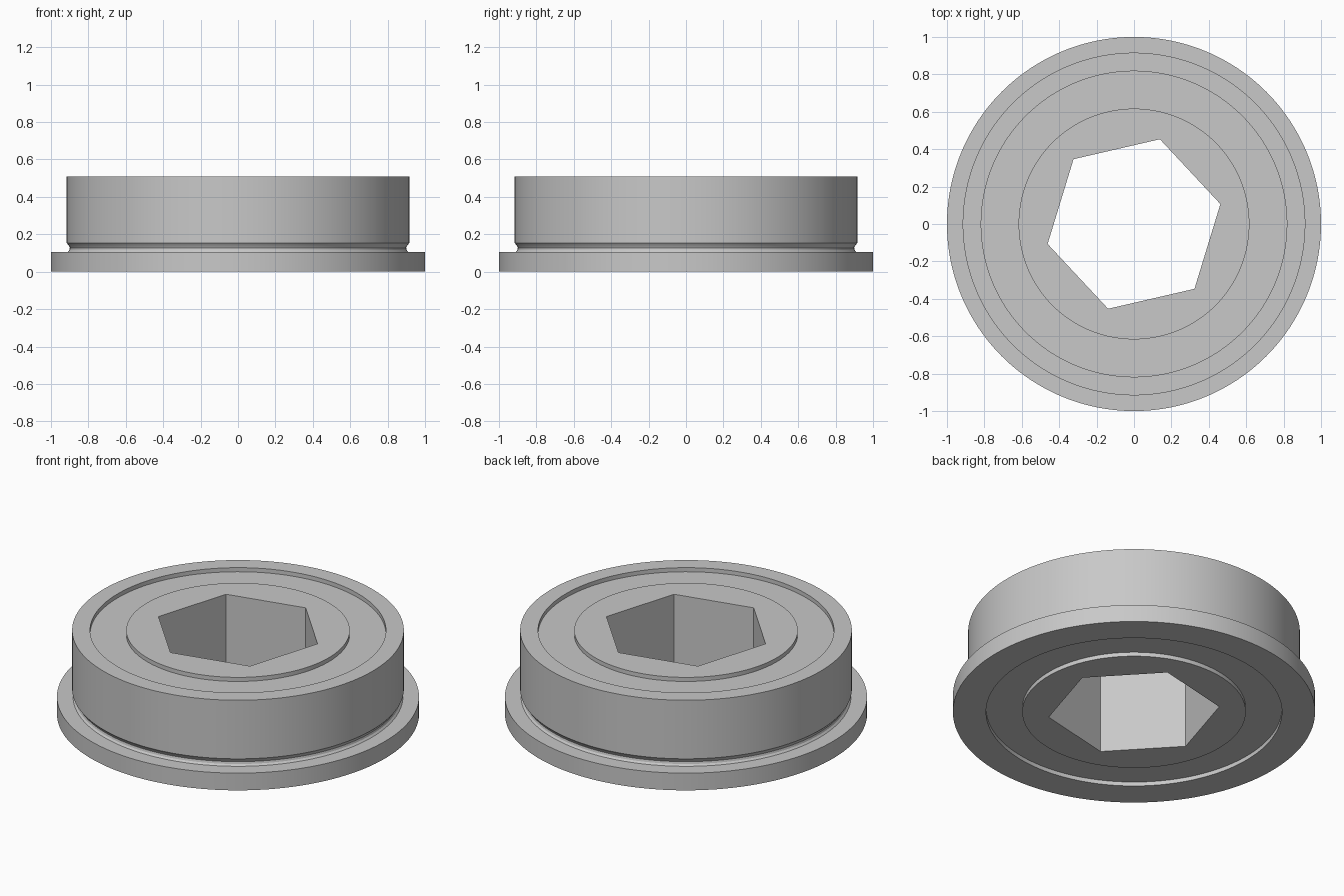
import bpy, bmesh, math

cube = bpy.data.objects.get("Cube")
if cube:
    bpy.data.objects.remove(cube, do_unlink=True)

SEGMENTS = 192
TURN = math.radians(13)      # rotation of the hexagonal bore
HEIGHT = 0.51
RECESS = 0.025
INNER_R, SHIELD_R, BODY_R, BORE_R = 0.617, 0.817, 0.916, 0.474

steel = bpy.data.materials.new("light grey steel")
steel.use_nodes = True
steel.diffuse_color = (0.58, 0.58, 0.58, 1)
steel.node_tree.nodes["Principled BSDF"].inputs["Base Color"].default_value = (0.58, 0.58, 0.58, 1)


def hexagon(angle):
    """Distance from the centre to the hexagonal bore wall."""
    sector = math.pi / 3
    return BORE_R * math.cos(sector / 2) / math.cos(angle % sector - sector / 2)


def lathe(name, profile):
    """Spin a closed (radius, z) profile; a radius may depend on the angle."""
    bm = bmesh.new()
    columns = []
    for i in range(SEGMENTS):
        a = math.tau * i / SEGMENTS
        column = []
        for radius, z in profile:
            r = radius(a) if callable(radius) else radius
            column.append(bm.verts.new((r * math.cos(a + TURN), r * math.sin(a + TURN), z)))
        columns.append(column)
    n = len(profile)
    for i, here in enumerate(columns):
        there = columns[(i + 1) % SEGMENTS]
        for j in range(n):
            k = (j + 1) % n
            bm.faces.new((here[j], there[j], there[k], here[k]))
    bmesh.ops.recalc_face_normals(bm, faces=bm.faces)
    mesh = bpy.data.meshes.new(name)
    bm.to_mesh(mesh)
    bm.free()
    mesh.materials.append(steel)
    obj = bpy.data.objects.new(name, mesh)
    bpy.context.collection.objects.link(obj)
    bpy.ops.object.select_all(action='DESELECT')
    obj.select_set(True)
    bpy.context.view_layer.objects.active = obj
    bpy.ops.object.shade_smooth_by_angle(angle=math.radians(25))
    return obj


# Outer ring with flange and a small relief groove above it
lathe("outer_ring", [
    (SHIELD_R, 0), (1, 0), (1, 0.105), (0.911, 0.105),
    (0.902, 0.115), (0.899, 0.128), (0.904, 0.139), (BODY_R, 0.153),
    (BODY_R, HEIGHT), (SHIELD_R, HEIGHT)])

# Recessed shields closing the gap between the rings, top and bottom
for name, low in (("bottom_shield", RECESS), ("top_shield", HEIGHT - RECESS - 0.03)):
    lathe(name, [(INNER_R, low), (SHIELD_R, low),
                 (SHIELD_R, low + 0.03), (INNER_R, low + 0.03)])

# Inner ring with hexagonal bore
lathe("inner_ring", [(hexagon, 0), (INNER_R, 0), (INNER_R, HEIGHT), (hexagon, HEIGHT)])
